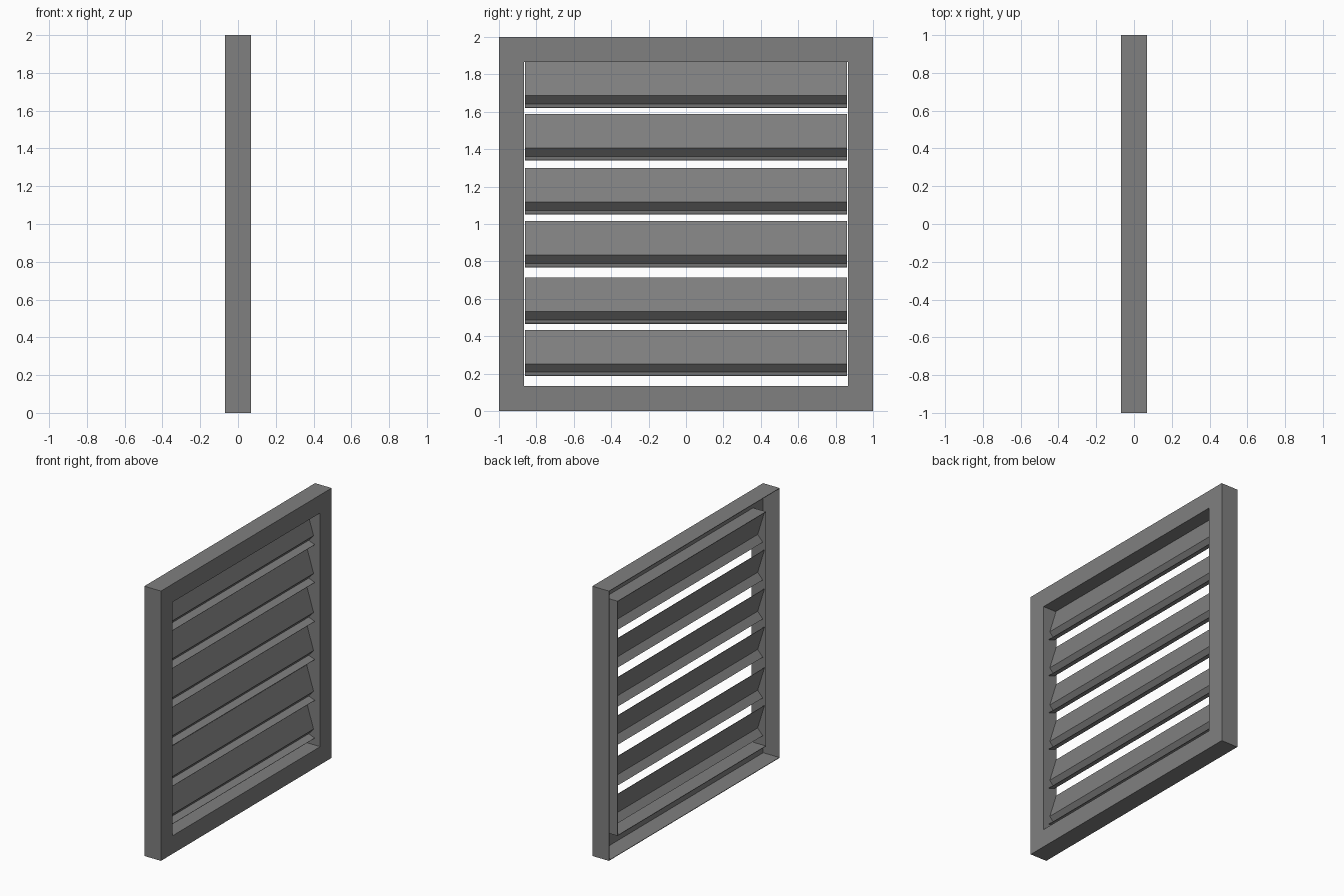
import bpy, bmesh

if "Cube" in bpy.data.objects:
    bpy.data.objects.remove(bpy.data.objects["Cube"])

grey = bpy.data.materials.new("plain_grey")
grey.diffuse_color = (0.214, 0.214, 0.214, 1)
grey.use_nodes = True
grey.node_tree.nodes["Principled BSDF"].inputs["Base Color"].default_value = grey.diffuse_color


def sheet(name, verts_rows, closed, thickness, offset):
    """Skin rows of points into a folded sheet, then give it thickness."""
    bm = bmesh.new()
    rows = [[bm.verts.new(p) for p in row] for row in verts_rows]
    n = len(rows)
    for i in range(n if closed else n - 1):
        a, b = rows[i], rows[(i + 1) % n]
        for k in range(len(a) - 1):
            bm.faces.new((a[k], b[k], b[k + 1], a[k + 1]))
    mesh = bpy.data.meshes.new(name)
    bm.to_mesh(mesh)
    bm.free()
    mesh.materials.append(grey)
    ob = bpy.data.objects.new(name, mesh)
    bpy.context.collection.objects.link(ob)
    mod = ob.modifiers.new("thickness", "SOLIDIFY")
    mod.thickness = thickness
    mod.offset = offset
    mod.use_even_offset = True
    return ob


# Frame: open-backed channel (inset from edge, x) mitred round a square
channel = [(0, -0.068), (0, 0.068), (0.134, 0.068), (0.134, -0.048)]
corners = [(-1, -1), (1, -1), (1, 1), (-1, 1)]
sheet("frame",
      [[(x, sy * (1 - d), 1 + sz * (1 - d)) for d, x in channel] for sy, sz in corners],
      True, 0.004, -1)

# Louvre blades: folded Z profile (x, height above blade bottom)
blade = [(-0.040, 0.246), (0.016, 0.065), (-0.025, 0.019), (0.027, 0.0)]
for i, z in enumerate((0.188, 0.468, 0.770, 1.053, 1.342, 1.622)):
    sheet(f"louvre_blade_{i + 1}",
          [[(x, y, z + h) for x, h in blade] for y in (0.86, -0.86)],
          False, 0.003, 0)
